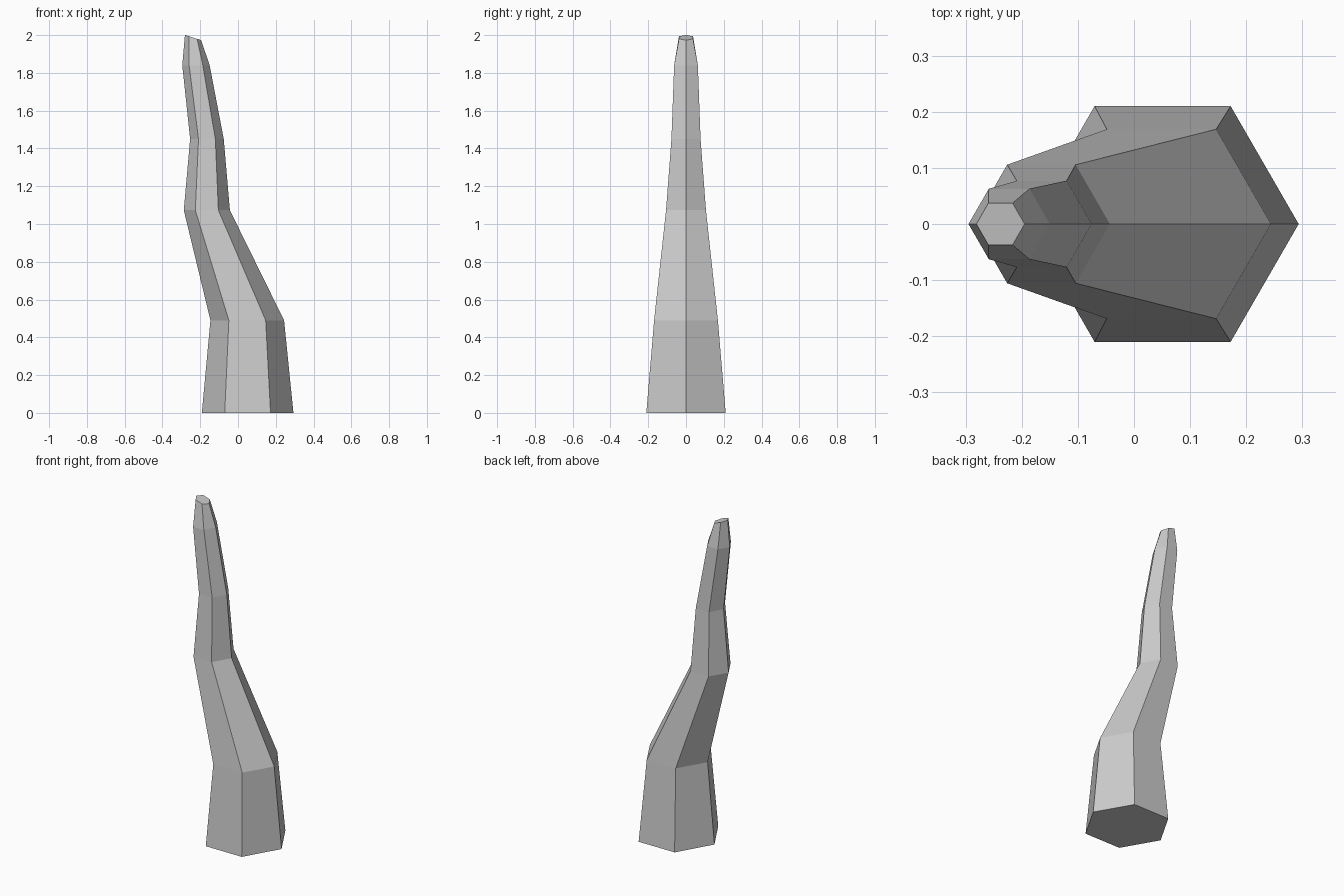
import bpy, bmesh, math

if "Cube" in bpy.data.objects:
    bpy.data.objects.remove(bpy.data.objects["Cube"])

# Hexagonal cross-sections: centre x, height, radius, tilt (rise per unit x)
RINGS = [
    (0.051, 0.0, 0.2425, 0.0),
    (0.049, 0.49, 0.195, 0.0),
    (-0.165, 1.073, 0.122, 0.0),
    (-0.1645, 1.45, 0.089, 0.0),
    (-0.2225, 1.84, 0.0725, 0.0),
    (-0.238, 1.987, 0.043, -0.32),
]
SIDES = 6


def add_ring(bm, cx, z, radius, tilt):
    verts = []
    for i in range(SIDES):
        a = math.tau * i / SIDES
        dx = radius * math.cos(a)
        verts.append(bm.verts.new((cx + dx, radius * math.sin(a), z + dx * tilt)))
    return verts


# Crooked tapering horn, lofted through the rings and capped at both ends
bm = bmesh.new()
loops = [add_ring(bm, *ring) for ring in RINGS]
for low, high in zip(loops, loops[1:]):
    for i in range(SIDES):
        j = (i + 1) % SIDES
        bm.faces.new((low[i], low[j], high[j], high[i]))
bm.faces.new(loops[0][::-1])
bm.faces.new(loops[-1])

mesh = bpy.data.meshes.new("crooked_horn")
bm.to_mesh(mesh)
bm.free()
horn = bpy.data.objects.new("crooked_horn", mesh)
bpy.context.collection.objects.link(horn)
